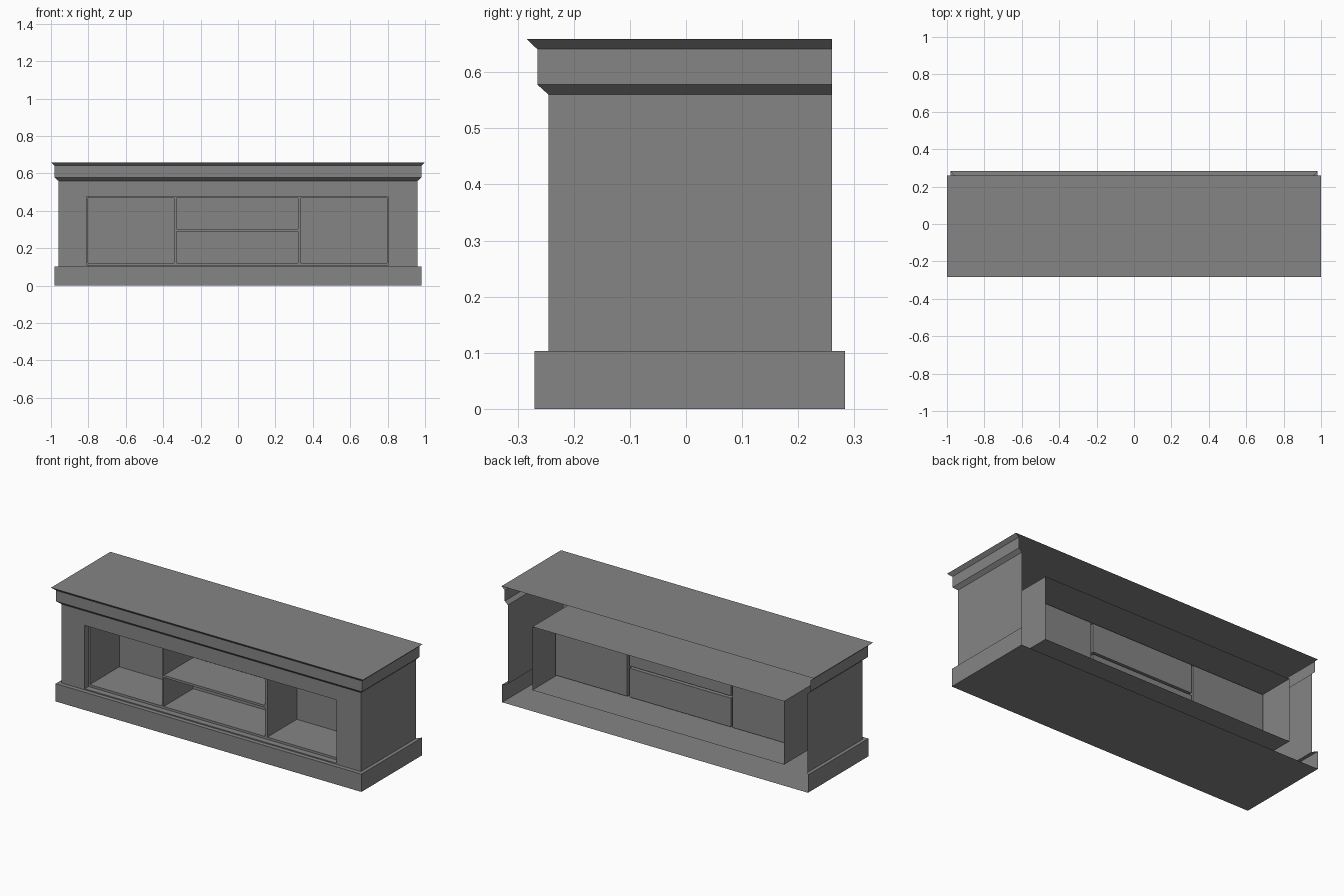
import bpy
import bmesh

cube = bpy.data.objects.get("Cube")
if cube:
    bpy.data.objects.remove(cube, do_unlink=True)

grey = bpy.data.materials.new("mid_grey")
grey.use_nodes = True
colour = (0.235, 0.235, 0.235, 1)
grey.diffuse_color = colour
grey.node_tree.nodes["Principled BSDF"].inputs["Base Color"].default_value = colour


def loft(name, rings, closed=False, cap_first=False, cap_last=False):
    """Join matching rings of points with a thin shell."""
    bm = bmesh.new()
    rows = [[bm.verts.new(p) for p in ring] for ring in rings]
    for a, b in zip(rows, rows[1:]):
        n = len(a)
        for i in range(n if closed else n - 1):
            j = (i + 1) % n
            bm.faces.new((a[i], a[j], b[j], b[i]))
    if cap_first:
        bm.faces.new(rows[0])
    if cap_last:
        bm.faces.new(rows[-1])
    bmesh.ops.recalc_face_normals(bm, faces=bm.faces)
    mesh = bpy.data.meshes.new(name)
    bm.to_mesh(mesh)
    bm.free()
    mesh.materials.append(grey)
    obj = bpy.data.objects.new(name, mesh)
    bpy.context.collection.objects.link(obj)
    return obj


def three_sides(x, front, back, z):
    """Outline round the left, front and right, open at the back."""
    return [(-x, back, z), (-x, front, z), (x, front, z), (x, back, z)]


def upright(x0, x1, z0, z1, y):
    """Rectangle facing the front."""
    return [(x0, y, z0), (x1, y, z0), (x1, y, z1), (x0, y, z1)]


BACK = 0.26
FRONT = -0.245
BODY_X = 0.96
LOW, HIGH = 0.103, 0.56

# Plinth: floor, skirting and ledge, open at the back
loft("plinth", [three_sides(0.98, -0.27, 0.283, 0),
                three_sides(0.98, -0.27, 0.283, LOW),
                three_sides(BODY_X, FRONT, BACK, LOW)], cap_first=True)

# Side panels
for side, name in ((-1, "right_side_panel"), (1, "left_side_panel")):
    x = side * BODY_X
    loft(name, [[(x, FRONT, LOW), (x, BACK, LOW)],
                [(x, FRONT, HIGH), (x, BACK, HIGH)]])

# Front surround turning into the open-backed inner box
L, R, B, T = -0.811, 0.803, 0.109, 0.476
loft("front_surround_and_inner_box",
     [upright(-BODY_X, BODY_X, LOW, HIGH, FRONT),
      upright(L, R, B, T, FRONT),
      upright(L, R, B, T, BACK)], closed=True)

# Crown moulding and top board
loft("crown_and_top", [three_sides(BODY_X, FRONT, BACK, HIGH),
                       three_sides(0.98, -0.265, BACK, 0.578),
                       three_sides(0.98, -0.265, BACK, 0.641),
                       three_sides(1.0, -0.284, BACK, 0.659)], cap_last=True)

# Niches, each a shallow tray opening to the front
FACE, REAR = -0.21, 0.06
low, high = 0.122, 0.468
shelf_low, shelf_high = 0.289, 0.302
niches = {
    "right_niche": (-0.803, -0.341, low, high),
    "lower_middle_niche": (-0.329, 0.321, low, shelf_low),
    "upper_middle_niche": (-0.329, 0.321, shelf_high, high),
    "left_niche": (0.335, 0.796, low, high),
}
for name, box in niches.items():
    loft(name, [upright(*box, FACE), upright(*box, REAR)],
         closed=True, cap_last=True)

# Narrow face frame between the niches
loft("face_frame_rim", [upright(L, R, B, T, FACE),
                        upright(-0.803, 0.796, low, high, FACE)], closed=True)
strips = {
    "right_divider_edge": (-0.341, -0.329, low, high),
    "left_divider_edge": (0.321, 0.335, low, high),
    "shelf_edge": (-0.329, 0.321, shelf_low, shelf_high),
}
for name, box in strips.items():
    loft(name, [upright(*box, FACE)], cap_first=True)
